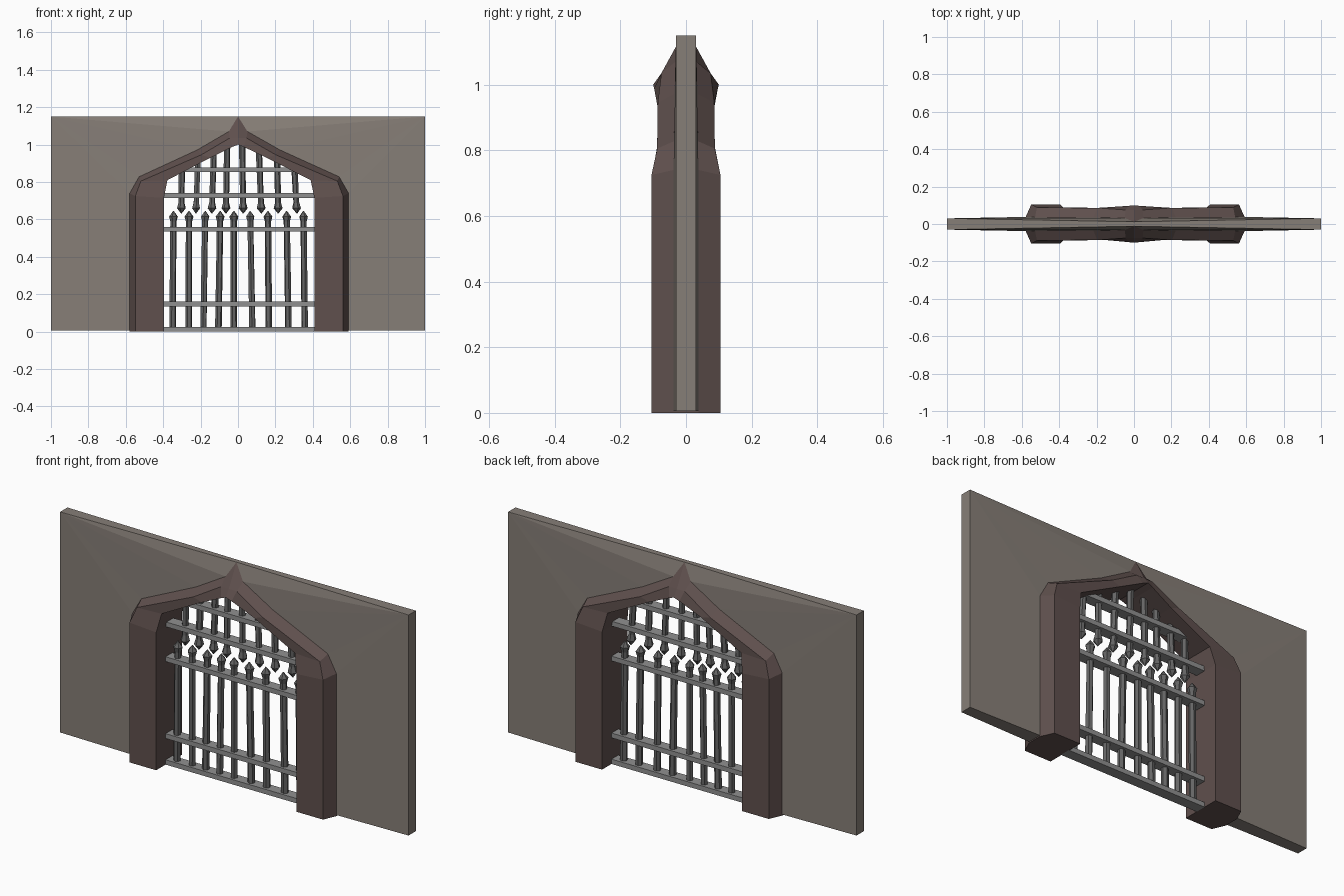
import bpy, bmesh, math, random

if "Cube" in bpy.data.objects:
    bpy.data.objects.remove(bpy.data.objects["Cube"])
random.seed(4)


def material(name, rgb):
    m = bpy.data.materials.new(name)
    m.diffuse_color = (*rgb, 1)
    m.use_nodes = True
    m.node_tree.nodes["Principled BSDF"].inputs["Base Color"].default_value = m.diffuse_color
    return m


BRICK = material("brown_stone", (0.115, 0.08, 0.075))
STONE = material("wall_stone", (0.24, 0.21, 0.185))
IRON = material("dark_iron", (0.13, 0.13, 0.13))
STEEL = material("crossbar_iron", (0.28, 0.28, 0.28))


def finish(bm, name, mat):
    bmesh.ops.remove_doubles(bm, verts=bm.verts, dist=0.0005)
    bmesh.ops.recalc_face_normals(bm, faces=bm.faces)
    me = bpy.data.meshes.new(name)
    bm.to_mesh(me)
    bm.free()
    me.materials.append(mat)
    ob = bpy.data.objects.new(name, me)
    bpy.context.collection.objects.link(ob)
    return ob


def shift(s, x):
    # the opening sits a touch to the right of centre
    return s * x + 0.006 * min(1, x / 0.4)


# Arch stations (x, half depth, z): inner edge, front edge, outer edge
ARCH = [
    ((0.402, 0.105, 0.0), (0.555, 0.105, 0.0), (0.585, 0.038, 0.0)),
    ((0.402, 0.105, 0.715), (0.555, 0.105, 0.725), (0.585, 0.038, 0.74)),
    ((0.383, 0.088, 0.81), (0.525, 0.088, 0.805), (0.535, 0.036, 0.828)),
    ((0.15, 0.086, 0.93), (0.20, 0.086, 0.945), (0.22, 0.035, 0.972)),
    ((0.03, 0.097, 0.988), (0.045, 0.075, 1.035), (0.05, 0.032, 1.07)),
    ((0.0, 0.10, 1.0), (0.0, 0.075, 1.035), (0.0, 0.012, 1.15)),
]

# Stone arch with pillars, lofted through the stations on each side
bm = bmesh.new()
for s in (-1, 1):
    rings = []
    for st in ARCH:
        pts = [(shift(s, x), -y, z) for x, y, z in st]
        pts += [(shift(s, x), y, z) for x, y, z in reversed(st)]
        rings.append([bm.verts.new(p) for p in pts])
    bm.faces.new(rings[0])
    for a, b in zip(rings, rings[1:]):
        for i in range(6):
            j = (i + 1) % 6
            bm.faces.new((a[i], a[j], b[j], b[i]))
finish(bm, "arch", BRICK)

# Wall, fanned from the top corners to the arch's outer edge
bm = bmesh.new()
for s in (-1, 1):
    loops = []
    for side in (-1, 1):
        pts = [(s, side * 0.03, 1.15), (s, side * 0.03, 0.006)]
        pts += [(shift(s, st[2][0]), side * st[2][1], max(st[2][2], 0.006)) for st in ARCH]
        vs = [bm.verts.new(p) for p in pts]
        for i in range(1, len(vs) - 1):
            bm.faces.new((vs[0], vs[i], vs[i + 1]))
        loops.append(vs)
    f, b = loops
    n = len(f)
    for i, j in ((0, 1), (1, 2), (n - 1, 0)):
        bm.faces.new((f[i], f[j], b[j], b[i]))
finish(bm, "wall", STONE)

# Horizontal crossbars: (centre height, half length)
for z, h in ((0.0125, 0.405), (0.148, 0.405), (0.547, 0.405), (0.728, 0.405), (0.866, 0.30)):
    bm = bmesh.new()
    bmesh.ops.create_cube(bm, size=1)
    for v in bm.verts:
        v.co = (v.co.x * 2 * h + 0.006, v.co.y * 0.056, v.co.z * 0.025 + z)
    finish(bm, "crossbar", STEEL)


def spear(name, x0, x1, profile):
    # six-sided bar with a pointed head, leaning slightly from x0 to x1
    bm = bmesh.new()
    z0, z1 = profile[0][1], profile[-1][1]
    turn = random.uniform(0, 1)
    rings = []
    for r, z in profile:
        cx = x0 + (x1 - x0) * (z - z0) / (z1 - z0)
        rings.append([bm.verts.new((cx + r * math.cos(turn + k * math.pi / 3),
                                    r * math.sin(turn + k * math.pi / 3), z))
                      for k in range(6)])
    bm.faces.new(rings[0])
    bm.faces.new(rings[-1])
    for a, b in zip(rings, rings[1:]):
        for i in range(6):
            j = (i + 1) % 6
            bm.faces.new((a[i], a[j], b[j], b[i]))
    finish(bm, name, IRON)


# Standing spears
for x0, x1 in ((-0.35, -0.345), (-0.263, -0.262), (-0.185, -0.175), (-0.105, -0.095),
               (-0.022, -0.022), (0.077, 0.065), (0.165, 0.16), (0.27, 0.26), (0.357, 0.35)):
    spear("lower_spear", x0, x1, ((0.018, 0.005), (0.017, 0.59), (0.024, 0.615), (0.002, 0.645)))

# Hanging spears reaching up into the arch
for x0, x1 in ((-0.303, -0.30), (-0.225, -0.215), (-0.14, -0.13), (-0.065, -0.058),
               (0.028, 0.022), (0.125, 0.112), (0.215, 0.21), (0.315, 0.302)):
    top = 1.015 - 0.49 * abs(x1)
    spear("upper_spear", x0, x1, ((0.002, 0.632), (0.024, 0.66), (0.016, 0.69), (0.017, top)))
